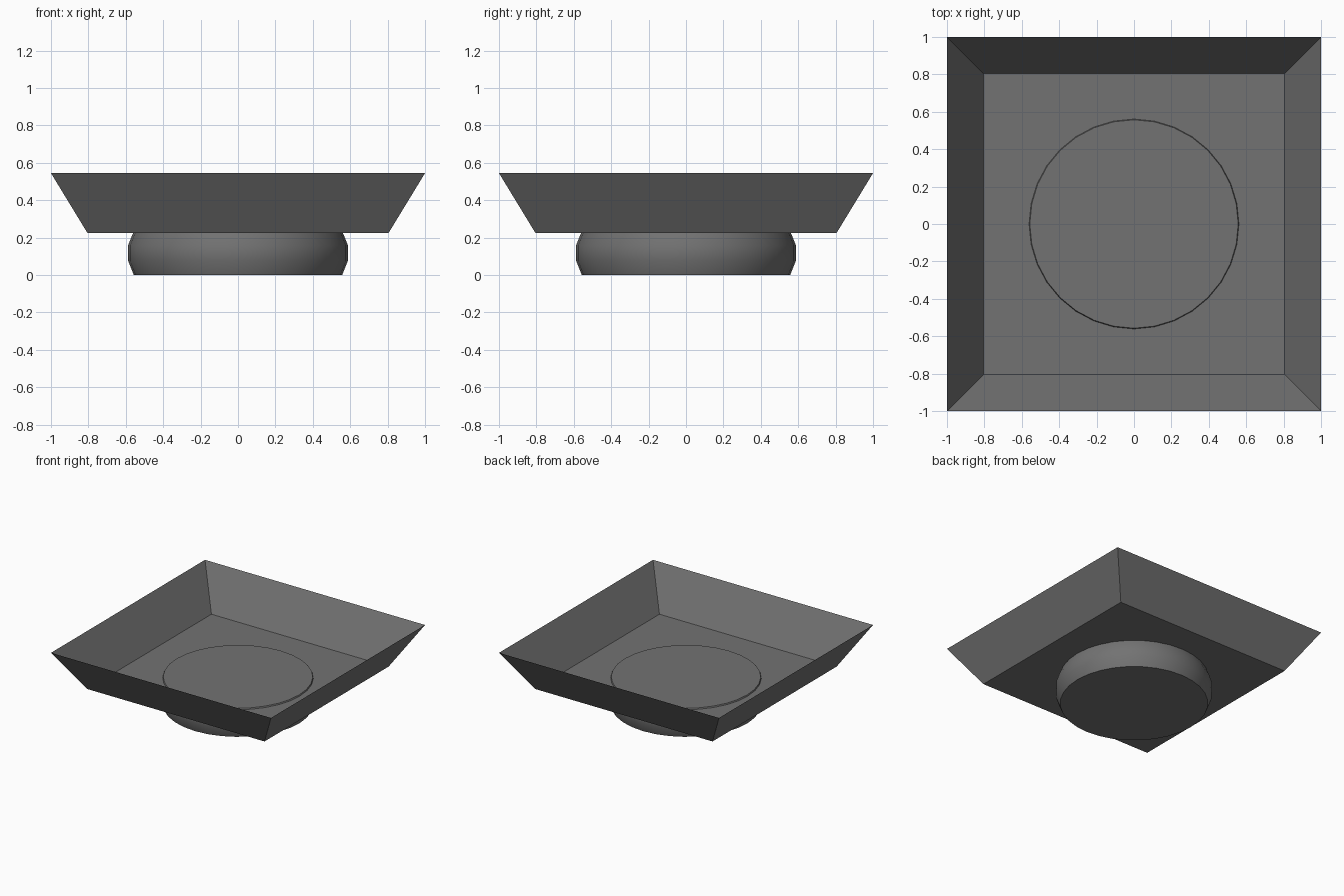
import bpy, bmesh, math

if "Cube" in bpy.data.objects:
    bpy.data.objects.remove(bpy.data.objects["Cube"])

# Dark grey finish shared by both parts
dark = bpy.data.materials.new("dark_grey")
dark.diffuse_color = (0.17, 0.17, 0.17, 1)
dark.use_nodes = True
dark.node_tree.nodes["Principled BSDF"].inputs["Base Color"].default_value = dark.diffuse_color


def loft(name, rings, cap_top):
    """Skin a stack of rings, cap the bottom and optionally the top."""
    bm = bmesh.new()
    loops = [[bm.verts.new(p) for p in ring] for ring in rings]
    n = len(loops[0])
    for a, b in zip(loops, loops[1:]):
        for i in range(n):
            j = (i + 1) % n
            bm.faces.new((a[i], a[j], b[j], b[i]))
    bm.faces.new(loops[0][::-1])
    if cap_top:
        bm.faces.new(loops[-1])
    mesh = bpy.data.meshes.new(name)
    bm.to_mesh(mesh)
    bm.free()
    mesh.materials.append(dark)
    obj = bpy.data.objects.new(name, mesh)
    bpy.context.collection.objects.link(obj)
    return obj


def circle(r, z, n=32):
    return [(r * math.cos(2 * math.pi * i / n), r * math.sin(2 * math.pi * i / n), z)
            for i in range(n)]


def square(h, z):
    return [(-h, -h, z), (h, -h, z), (h, h, z), (-h, h, z)]


# Round foot with bulging sides, its top just proud of the tray floor
foot = loft("foot", [circle(0.557, 0), circle(0.588, 0.077),
                     circle(0.588, 0.158), circle(0.557, 0.235)], True)
bpy.context.view_layer.objects.active = foot
foot.select_set(True)
bpy.ops.object.shade_smooth_by_angle(angle=math.radians(35))

# Thin flared square tray, open at the top
loft("tray", [square(0.805, 0.225), square(1.0, 0.545)], False)
